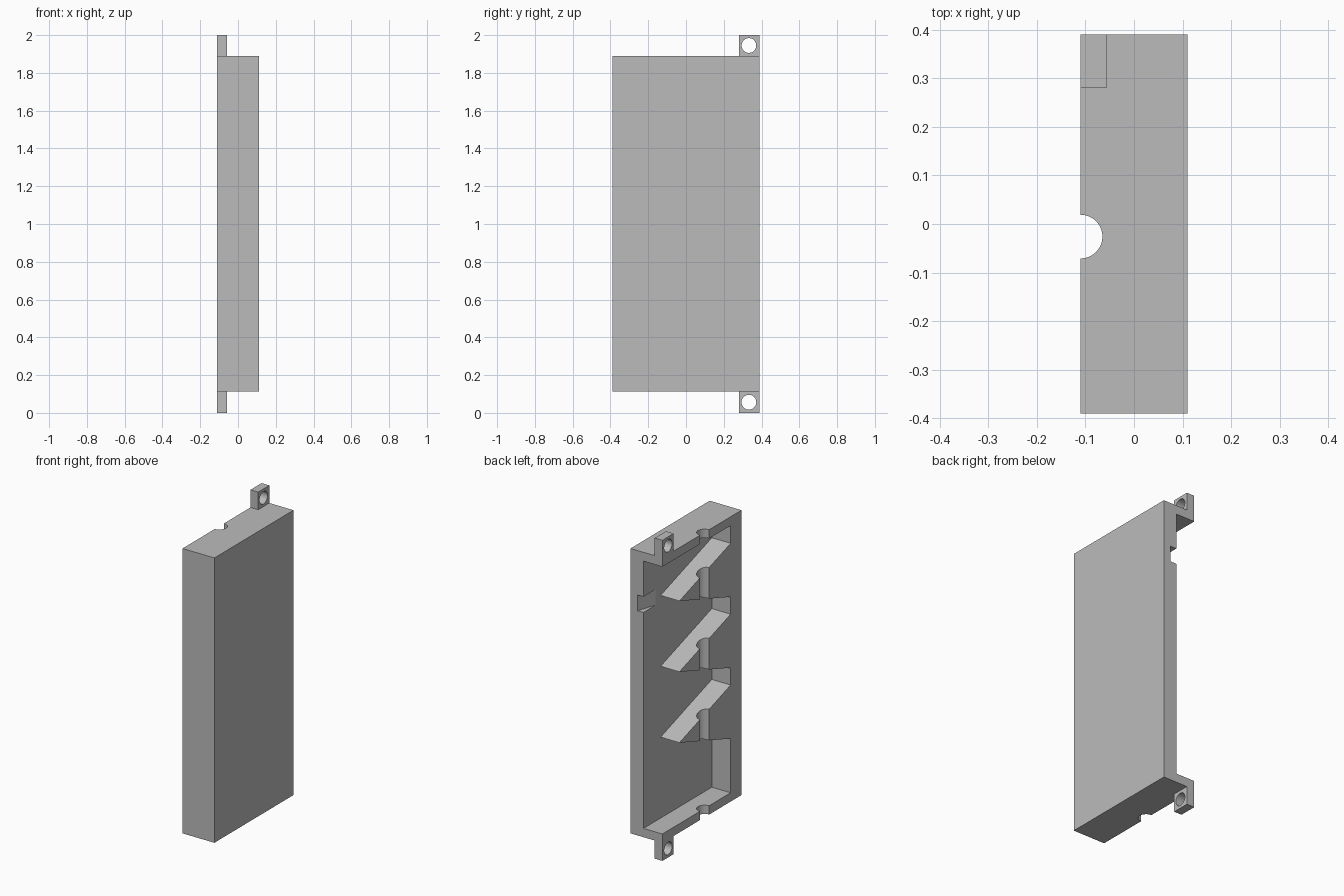
import bpy, bmesh
from mathutils import Matrix

if "Cube" in bpy.data.objects:
    bpy.data.objects.remove(bpy.data.objects["Cube"], do_unlink=True)

grey = bpy.data.materials.new("grey plastic")
grey.use_nodes = True
grey.diffuse_color = (0.5, 0.5, 0.5, 1)
grey.node_tree.nodes["Principled BSDF"].inputs["Base Color"].default_value = grey.diffuse_color

# Main dimensions
HALF_X, HALF_Y = 0.11, 0.39
BOTTOM, TOP = 0.113, 1.89
RIM = 0.055            # end wall thickness
FLOOR_X = 0.02         # cavity floor
WALL_Y = -0.283        # inner side of the long wall


def make_object(name, bm):
    bmesh.ops.recalc_face_normals(bm, faces=bm.faces)
    mesh = bpy.data.meshes.new(name)
    bm.to_mesh(mesh)
    bm.free()
    mesh.materials.append(grey)
    obj = bpy.data.objects.new(name, mesh)
    bpy.context.collection.objects.link(obj)
    return obj


def prism(name, points, direction):
    """Extrude a flat outline along a direction."""
    bm = bmesh.new()
    face = bm.faces.new([bm.verts.new(p) for p in points])
    extruded = bmesh.ops.extrude_face_region(bm, geom=[face])["geom"]
    verts = [g for g in extruded if isinstance(g, bmesh.types.BMVert)]
    bmesh.ops.translate(bm, verts=verts, vec=direction)
    return make_object(name, bm)


def box(name, x0, x1, y0, y1, z0, z1):
    outline = [(x0, y0, z0), (x0, y1, z0), (x0, y1, z1), (x0, y0, z1)]
    return prism(name, outline, (x1 - x0, 0, 0))


def cylinder(name, radius, depth, centre, axis):
    bm = bmesh.new()
    turn = Matrix.Rotation(1.5707963, 4, 'Y') if axis == 'X' else Matrix()
    bmesh.ops.create_cone(bm, cap_ends=True, segments=40, radius1=radius, radius2=radius,
                          depth=depth, matrix=Matrix.Translation(centre) @ turn)
    return make_object(name, bm)


def cut(target, cutter):
    cutter.hide_render = True
    mod = target.modifiers.new("cut", 'BOOLEAN')
    mod.operation, mod.solver, mod.object = 'DIFFERENCE', 'EXACT', cutter
    bpy.context.view_layer.objects.active = target
    bpy.ops.object.modifier_apply(modifier=mod.name)
    bpy.data.objects.remove(cutter, do_unlink=True)


def smooth(obj):
    bpy.ops.object.select_all(action='DESELECT')
    obj.select_set(True)
    bpy.context.view_layer.objects.active = obj
    bpy.ops.object.shade_smooth_by_angle(angle=0.5)


# Casing, hollowed from one side and open along the back edge,
# leaving three pointed teeth on the long wall
casing = box("casing", -HALF_X, HALF_X, -HALF_Y, HALF_Y, BOTTOM, TOP)
outline = [(0.45, BOTTOM + RIM), (WALL_Y, BOTTOM + RIM)]
for z in (0.673, 1.115, 1.557):
    outline += [(WALL_Y, z - 0.167), (0.222, z), (WALL_Y, z + 0.167)]
outline += [(WALL_Y, TOP - RIM), (0.45, TOP - RIM)]
cut(casing, prism("cavity_cutter", [(-0.2, y, z) for y, z in outline], (0.2 + FLOOR_X, 0, 0)))

# Half-round rod groove through the teeth and end walls
cut(casing, cylinder("groove_cutter", 0.045, 2.4, (-HALF_X, -0.026, 1), 'Z'))

# Tapered catch recess at the open edge of the floor
recess = [(-0.02, 0.40, 1.515), (0.065, 0.40, 1.515), (FLOOR_X, 0.27, 1.515), (-0.02, 0.27, 1.515)]
cut(casing, prism("recess_cutter", recess, (0, 0, 0.098)))
smooth(casing)

# Mounting lugs with screw holes
for name, z0, z1 in (("lower_lug", 0, BOTTOM), ("upper_lug", TOP, 2)):
    lug = box(name, -HALF_X, -0.057, 0.28, HALF_Y, z0, z1)
    cut(lug, cylinder("hole_cutter", 0.039, 0.3, (-0.08, 0.333, (z0 + z1) / 2), 'X'))
    smooth(lug)
